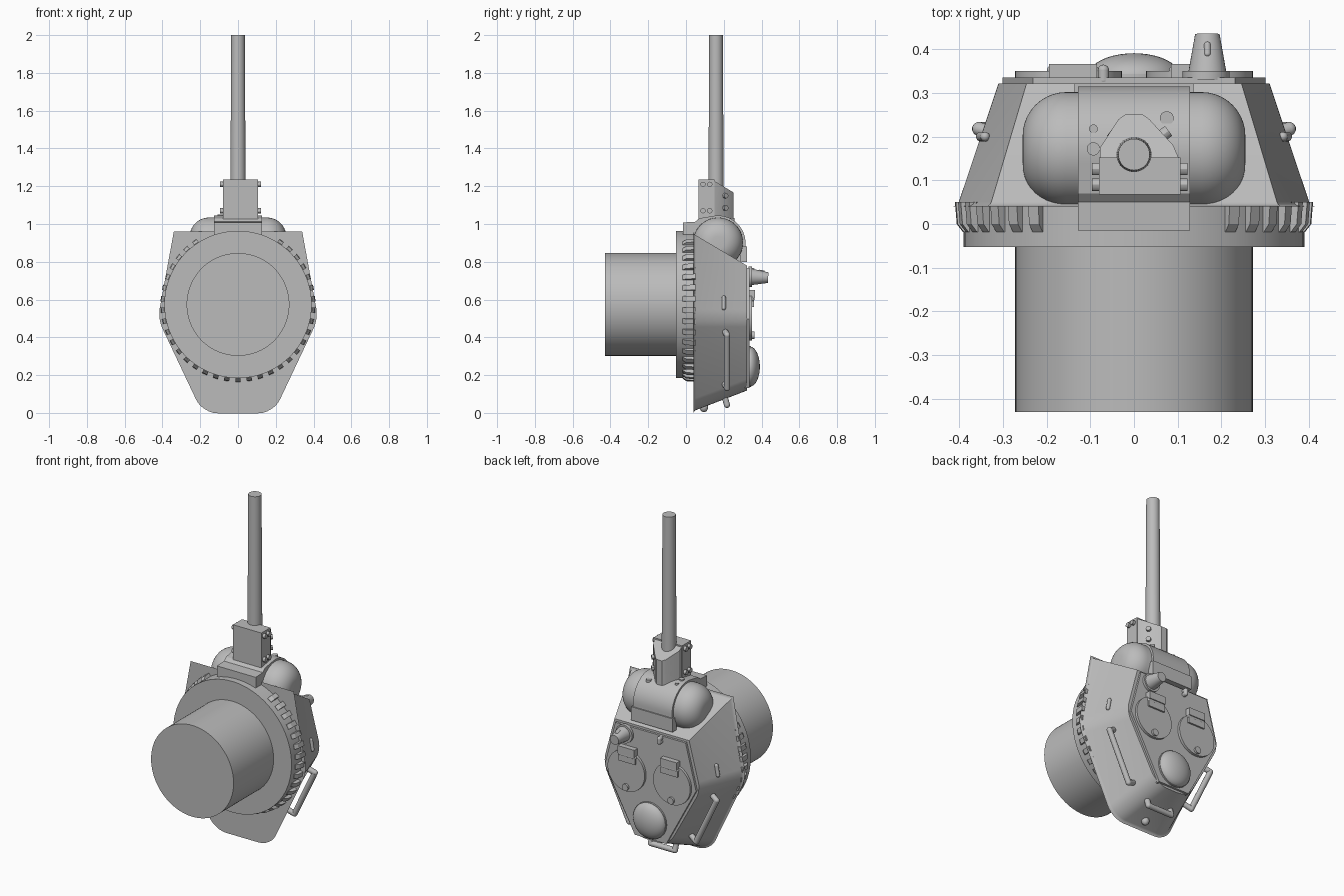
import bpy, bmesh, math
from mathutils import Vector, Matrix

cube = bpy.data.objects.get("Cube")
if cube:
    bpy.data.objects.remove(cube, do_unlink=True)

grey = bpy.data.materials.new("plain_grey")
grey.use_nodes = True
tone = (0.5, 0.5, 0.5, 1)
grey.diffuse_color = tone
grey.node_tree.nodes["Principled BSDF"].inputs["Base Color"].default_value = tone
parts = []


def finish(name, bm):
    bmesh.ops.recalc_face_normals(bm, faces=bm.faces)
    mesh = bpy.data.meshes.new(name)
    bm.to_mesh(mesh)
    bm.free()
    mesh.materials.append(grey)
    ob = bpy.data.objects.new(name, mesh)
    bpy.context.collection.objects.link(ob)
    parts.append(ob)
    return ob


def add_rod(bm, a, b, r0, r1=None, seg=24):
    a, b = Vector(a), Vector(b)
    d = b - a
    m = Matrix.Translation((a + b) / 2) @ d.to_track_quat('Z', 'Y').to_matrix().to_4x4()
    return bmesh.ops.create_cone(bm, cap_ends=True, segments=seg, radius1=r0,
                                 radius2=r0 if r1 is None else r1, depth=d.length, matrix=m)


def rod(name, a, b, r0, r1=None, seg=24):
    bm = bmesh.new()
    add_rod(bm, a, b, r0, r1, seg)
    return finish(name, bm)


def tube(name, pts, r):
    # rods joined by ball corners
    bm = bmesh.new()
    for a, b in zip(pts, pts[1:]):
        add_rod(bm, a, b, r, seg=14)
    for p in pts:
        bmesh.ops.create_uvsphere(bm, u_segments=14, v_segments=8, radius=r,
                                  matrix=Matrix.Translation(p))
    return finish(name, bm)


def ball(name, centre, radii, seg=32):
    bm = bmesh.new()
    m = Matrix.Translation(centre) @ Matrix.Diagonal((*radii, 1))
    bmesh.ops.create_uvsphere(bm, u_segments=seg, v_segments=seg // 2, radius=1, matrix=m)
    return finish(name, bm)


def loft(bm, ring_a, ring_b):
    a = [bm.verts.new(p) for p in ring_a]
    b = [bm.verts.new(p) for p in ring_b]
    bm.faces.new(a)
    bm.faces.new(b)
    n = len(a)
    for i in range(n):
        j = (i + 1) % n
        bm.faces.new((a[i], a[j], b[j], b[i]))
    return a, b


def prism(name, ring_a, ring_b):
    bm = bmesh.new()
    loft(bm, ring_a, ring_b)
    return finish(name, bm)


def box(name, lo, hi):
    ring = [(lo[0], lo[1]), (hi[0], lo[1]), (hi[0], hi[1]), (lo[0], hi[1])]
    return prism(name, [(x, y, lo[2]) for x, y in ring], [(x, y, hi[2]) for x, y in ring])


def mirrored(half, y):
    return [(x, y, z) for x, z in half] + [(-x, y, z) for x, z in reversed(half)]


# Sloped six-sided shell with rounded cheeks and rear corners
base = [(0.33, 0.947), (0.412, 0.5), (0.18, 0.01)]
roof = [(0.246, 0.78), (0.32, 0.5), (0.11, 0.118)]
bm = bmesh.new()
a, b = loft(bm, mirrored(base, 0.04), mirrored(roof, 0.322))
for picks, size in (((1, 4), 0.05), ((2, 3), 0.07)):
    edges = [bm.edges.get((a[i], b[i])) for i in picks]
    keep = [v for v in a + b]
    res = bmesh.ops.bevel(bm, geom=edges, offset=size, segments=6, profile=0.5,
                          affect='EDGES', clamp_overlap=True)
rim = [e for e in bm.edges if all(v.co.y < 0.041 for v in e.verts)]
bmesh.ops.bevel(bm, geom=rim, offset=0.012, segments=3, profile=0.5,
                affect='EDGES', clamp_overlap=True)
finish("turret_shell", bm)

plate = [(x * 0.94, 0.45 + (z - 0.45) * 0.96) for x, z in roof]
prism("roof_plate", mirrored(plate, 0.31), mirrored(plate, 0.335))

# Turret ring, basket and ring teeth
CZ = 0.574
rod("turret_ring", (0, -0.053, CZ), (0, 0.05, CZ), 0.39, seg=96)
rod("turret_basket", (0, -0.43, CZ), (0, -0.04, CZ), 0.272, seg=96)
tooth = [(0.37, 0.05), (0.41, 0.05), (0.406, 0.0), (0.392, -0.018), (0.37, -0.018)]
bm = bmesh.new()
for i in range(42):
    ang = i * math.tau / 42
    if math.cos(ang) > math.cos(math.radians(28)):
        continue
    out = Vector((math.sin(ang), 0, math.cos(ang)))
    side = Vector((math.cos(ang), 0, -math.sin(ang))) * 0.014
    mid = [out * r + Vector((0, y, CZ)) for r, y in tooth]
    loft(bm, [p - side for p in mid], [p + side for p in mid])
finish("ring_teeth", bm)

# Gun cradle: a round-ended drum
bm = bmesh.new()
add_rod(bm, (-0.255, 0.17, 0.902), (0.255, 0.17, 0.902), 0.132, seg=64)
caps = [e for e in bm.edges if abs(e.verts[0].co.x - e.verts[1].co.x) < 0.01]
bmesh.ops.bevel(bm, geom=caps, offset=0.1, segments=10, profile=0.5, affect='EDGES')
finish("gun_cradle", bm)

# Curved shield wrapped over the drum
arc = [(0.17 + 0.145 * math.cos(math.radians(t)), 0.9 + 0.145 * math.sin(math.radians(t)))
       for t in range(0, 105, 6)]
shield = [(0.25, 0.8), (0.315, 0.815)] + arc + [
    (0.07, 1.03), (0.05, 1.012), (-0.015, 1.008), (-0.015, 0.945), (0.06, 0.945), (0.17, 0.85)]
prism("gun_shield", [(-0.128, y, z) for y, z in shield], [(0.128, y, z) for y, z in shield])
box("shield_lip", (-0.136, 0.285, 0.8), (0.136, 0.322, 0.88))
for x, y, r in ((-0.093, 0.218, 0.01), (-0.093, 0.172, 0.015), (0.075, 0.242, 0.016)):
    z = 0.9 + math.sqrt(0.145 ** 2 - (y - 0.17) ** 2)
    rod("shield_plug", (x, y, z - 0.03), (x, y, z + 0.006), r)

# Barrel collar with sloped sleeve and bolts
box("collar_block", (-0.08, 0.067, 1.0), (0.107, 0.152, 1.235))
sleeve = [(-0.078, 0.145), (-0.078, 0.175), (-0.035, 0.24), (-0.018, 0.252), (0.018, 0.252),
          (0.035, 0.24), (0.09, 0.18), (0.105, 0.145)]
prism("collar_sleeve", [(x, y, 1.0) for x, y in sleeve],
      [(x, y, 1.228 - (y - 0.15) * 0.6) for x, y in sleeve])
for x, s in ((-0.08, -1), (0.107, 1)):
    for z in (1.07, 1.21):
        for y in (0.09, 0.126):
            rod("collar_bolt", (x - s * 0.01, y, z), (x + s * 0.016, y, z), 0.014, seg=12)
for s in (-1, 1):
    for z in (1.085, 1.15):
        p, n = Vector((0.013 + s * 0.055, 0.205, z)), Vector((s * 0.8, 0.6, 0))
        rod("sleeve_bolt", p - n * 0.015, p + n * 0.014, 0.014, seg=12)
rod("gun_barrel", (0, 0.159, 1.05), (0, 0.159, 2.0), 0.041, 0.036, seg=40)

# Roof hatches with hinges and latches
for s in (-1, 1):
    x = s * 0.15
    rod("hatch", (x, 0.33, 0.505), (x, 0.35, 0.505), 0.122, seg=48)
    hx = s * 0.14
    box("hatch_hinge_lower", (hx - 0.055, 0.335, 0.56), (hx + 0.055, 0.36, 0.595))
    box("hatch_hinge_upper", (hx - 0.055, 0.33, 0.605), (hx + 0.055, 0.366, 0.65))
    tube("hinge_pin", [(hx - 0.05, 0.352, 0.6), (hx + 0.05, 0.352, 0.6)], 0.01)
    rod("hatch_latch", (x, 0.34, 0.41), (x, 0.362, 0.41), 0.02, seg=16)

# Ventilator dome, periscope and lifting hook
rod("vent_base", (0, 0.33, 0.245), (0, 0.344, 0.245), 0.108, seg=48)
ball("vent_dome", (0, 0.338, 0.245), (0.106, 0.053, 0.106), 40)
rod("periscope_base", (0.165, 0.33, 0.72), (0.165, 0.35, 0.72), 0.054, seg=32)
rod("periscope", (0.168, 0.345, 0.72), (0.168, 0.435, 0.716), 0.044, 0.028, seg=32)
tube("periscope_slot", [(0.168, 0.39, 0.75), (0.168, 0.41, 0.746)], 0.008)
tube("roof_hook", [(-0.07, 0.33, 0.735), (-0.07, 0.352, 0.735), (-0.07, 0.352, 0.755),
                   (-0.07, 0.33, 0.755)], 0.013)

# Grab rails, side ports and rear plug
for s in (-1, 1):
    top, low = Vector((s * 0.318, 0.207, 0.43)), Vector((s * 0.184, 0.207, 0.15))
    out = Vector((s * 0.86, 0.25, -0.42)) * 0.043
    tube("side_rail", [top - out * 0.4, top + out, low + out, low - out * 0.4], 0.016)
    tube("side_port", [(s * 0.351, 0.2, 0.555), (s * 0.341, 0.2, 0.61)], 0.011)
tube("rear_rail", [(-0.08, 0.2, 0.1), (-0.08, 0.217, 0.042), (0.08, 0.217, 0.042),
                   (0.08, 0.2, 0.1)], 0.016)
ball("rear_plug", (0, 0.095, 0.03), (0.022, 0.022, 0.026), 20)

# Smooth the curved parts and keep hard edges
bpy.ops.object.select_all(action='DESELECT')
for ob in parts:
    ob.select_set(True)
bpy.context.view_layer.objects.active = parts[0]
bpy.ops.object.shade_smooth_by_angle(angle=math.radians(30))
